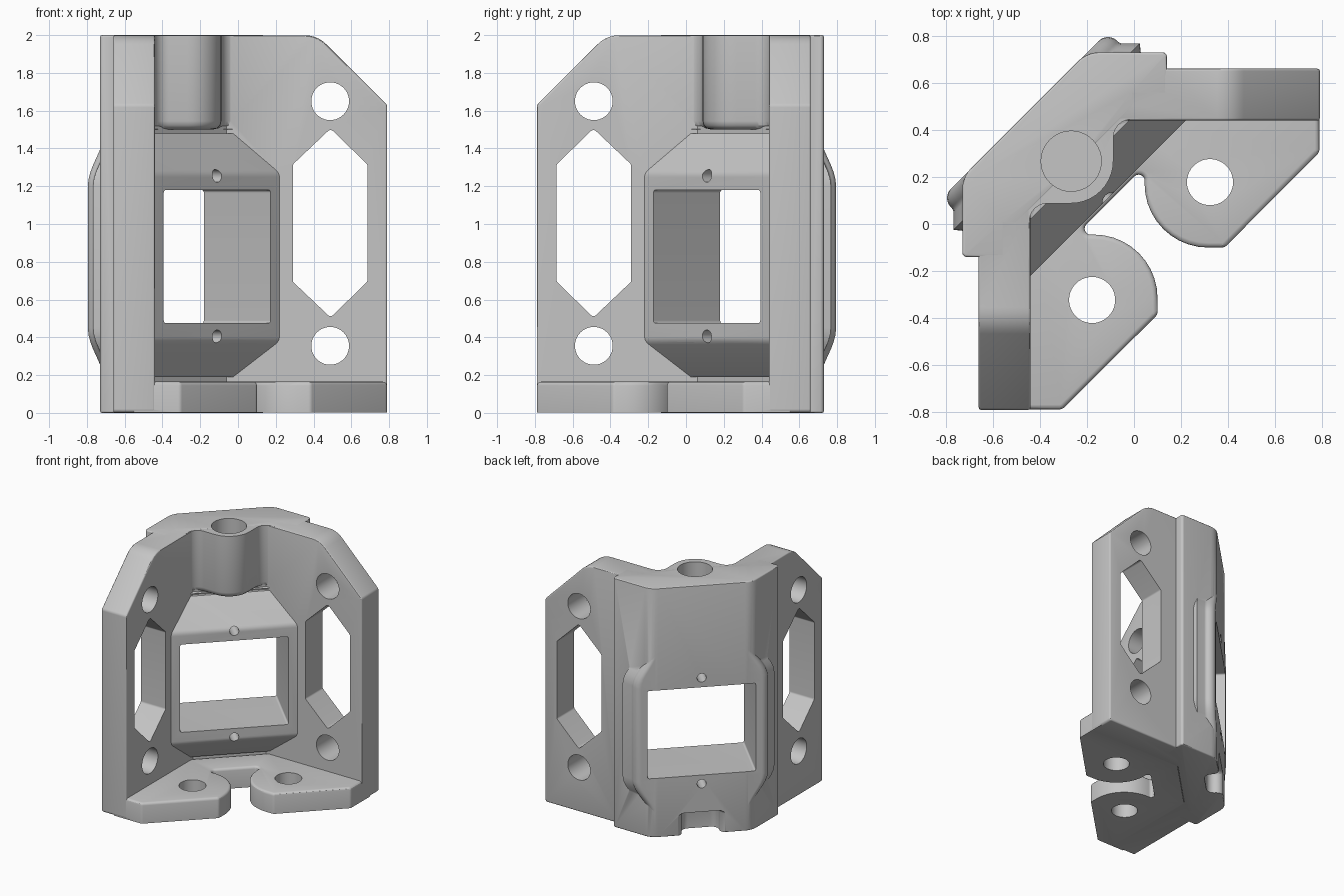
import bpy, bmesh, math
from mathutils import Vector

cube = bpy.data.objects.get("Cube")
if cube:
    bpy.data.objects.remove(cube, do_unlink=True)

metal = bpy.data.materials.new("plain_grey")
metal.use_nodes = True
grey = (0.56, 0.56, 0.56, 1)
metal.diffuse_color = grey
metal.node_tree.nodes["Principled BSDF"].inputs["Base Color"].default_value = grey

# Frames: each turns (profile a, profile b, depth) into model space
H = math.sqrt(0.5)
UP = lambda a, b, c: (a, b, c)                            # plan view
BACK = lambda a, b, c: (a, c, b)                          # wall profile
DIAG = lambda a, b, c: ((a - c) * H, (a + c) * H, b)      # faces the corner
DIAG_UP = lambda a, b, c: ((a - b) * H, (a + b) * H, c)   # plan, turned 45 degrees
ALONG = lambda a, b, c: ((c - a) * H, (c + a) * H, b)     # side section


def flip(frame):
    """Mirror a frame across the corner diagonal."""
    def f(a, b, c):
        x, y, z = frame(a, b, c)
        return (-y, -x, z)
    return f


def mirrored(half):
    """Complete a plan outline that is symmetric about the diagonal."""
    return half + [(-p[1], -p[0], *p[2:]) for p in reversed(half)]


def rounded(points):
    """Outline with a fillet wherever a point carries a radius."""
    out = []
    for i, p in enumerate(points):
        here = Vector(p[:2])
        if len(p) < 3:
            out.append(here)
            continue
        d0 = (Vector(points[i - 1][:2]) - here).normalized()
        d1 = (Vector(points[(i + 1) % len(points)][:2]) - here).normalized()
        half = d0.angle(d1) / 2
        centre = here + (d0 + d1).normalized() * (p[2] / math.sin(half))
        start = (here + d0 * (p[2] / math.tan(half)) - centre).normalized()
        end = (here + d1 * (p[2] / math.tan(half)) - centre).normalized()
        sweep = math.pi - 2 * half
        steps = max(3, int(sweep / 0.15))
        for k in range(steps + 1):
            t = sweep * k / steps
            ray = start * math.sin(sweep - t) + end * math.sin(t)
            out.append(centre + ray * (p[2] / math.sin(sweep)))
    return out


def inset(pts, width):
    """Move an outline inward by a constant width."""
    n = len(pts)
    area = sum(pts[i - 1].cross(pts[i]) for i in range(n))
    side = 1 if area > 0 else -1
    out = []
    for i in range(n):
        e0 = (pts[i] - pts[i - 1]).normalized()
        e1 = (pts[(i + 1) % n] - pts[i]).normalized()
        n0, n1 = Vector((-e0.y, e0.x)), Vector((-e1.y, e1.x))
        out.append(pts[i] + (n0 + n1) * (side * width / (1 + n0.dot(n1))))
    return out


def loft(name, outline, levels, frame):
    """Skin an outline through (depth, width scale, inset) levels."""
    bm = bmesh.new()
    pts = rounded(outline)
    rings = [[bm.verts.new(frame(p.x * w, p.y, d)) for p in inset(pts, shrink)]
             for d, w, shrink in levels]
    n = len(pts)
    for low, high in zip(rings, rings[1:]):
        for i in range(n):
            bm.faces.new((low[i], low[(i + 1) % n], high[(i + 1) % n], high[i]))
    bm.faces.new(rings[0])
    bm.faces.new(rings[-1])
    bmesh.ops.recalc_face_normals(bm, faces=bm.faces)
    mesh = bpy.data.meshes.new(name)
    bm.to_mesh(mesh)
    bm.free()
    mesh.materials.append(metal)
    obj = bpy.data.objects.new(name, mesh)
    bpy.context.collection.objects.link(obj)
    return obj


def solid(name, outline, lo, hi, frame=UP, ease=(0, 0)):
    """Extrude an outline; ease rounds the rims of the low and high caps."""
    turns = [math.pi / 6 * k for k in range(4)]
    low = [(lo + ease[0] * (1 - math.sin(a)), 1, ease[0] * (1 - math.cos(a)))
           for a in reversed(turns)] if ease[0] else [(lo, 1, 0)]
    low = [(lo + ease[0] * (1 - math.cos(a)), 1, ease[0] * (1 - math.sin(a)))
           for a in turns] if ease[0] else low
    high = [(hi - ease[1] * (1 - math.cos(a)), 1, ease[1] * (1 - math.sin(a)))
            for a in reversed(turns)] if ease[1] else [(hi, 1, 0)]
    return loft(name, outline, low + high, frame)


def circle(a, b, r, n=40):
    return [(a + r * math.cos(k * math.tau / n), b + r * math.sin(k * math.tau / n))
            for k in range(n)]


def volume(mesh):
    bm = bmesh.new()
    bm.from_mesh(mesh)
    v = bm.calc_volume(signed=True)
    bm.free()
    return v


def combine(body, part, operation):
    """Apply one boolean, trying the second solver if the volume is implausible."""
    before, v0, vp = body.data.copy(), volume(body.data), volume(part.data)
    for solver in ('EXACT', 'MANIFOLD'):
        mod = body.modifiers.new(part.name, 'BOOLEAN')
        mod.operation, mod.solver, mod.object = operation, solver, part
        bpy.ops.object.modifier_apply(modifier=mod.name)
        change = (volume(body.data) - v0) * (1 if operation == 'UNION' else -1)
        if 0 < change < vp * 1.01:
            break
        body.data = before.copy()
    bpy.data.objects.remove(part, do_unlink=True)


# Thick corner post with a broad outer chamfer
bracket = solid("corner_bracket", mirrored([
    (-0.20, 0.73, 0.13), (0.14, 0.73, 0.02), (0.14, 0.55), (0.0, 0.55), (0.0, 0.50)]),
    0, 2, UP, (0.01, 0.01))
adds, cuts = [], []

# Side walls with sloped top corners, and their openings
wall = [(-0.1, 0.001), (0.79, 0.001, 0.02), (0.79, 1.63, 0.03), (0.42, 1.999, 0.16), (-0.1, 1.999)]
slot = [(0.49, 1.505, 0.02), (0.685, 1.315, 0.02), (0.685, 0.695, 0.02),
        (0.49, 0.505, 0.02), (0.29, 0.695, 0.02), (0.29, 1.315, 0.02)]
for side, frame in (("back", BACK), ("right", flip(BACK))):
    adds.append(solid(side + "_wall", wall, 0.44, 0.66, frame, (0.01, 0.01)))
    cuts.append(solid(side + "_slot", slot, 0.3, 0.9, frame))
    for z in (0.355, 1.65):
        cuts.append(solid(side + "_wall_hole", circle(0.488, z, 0.1), 0.3, 0.9, frame))

# Foot plate with two rounded ears
adds.append(solid("foot_plate", mirrored([
    (0.045, 0.245, 0.025), (0.045, -0.1, 0.27), (0.385, -0.1, 0.03),
    (0.788, 0.305, 0.03), (0.788, 0.55), (0.1, 0.6)]), 0.0015, 0.165, UP, (0, 0.02)))
for frame in (UP, flip(UP)):
    cuts.append(solid("ear_hole", circle(0.323, 0.178, 0.098), -0.1, 0.3, frame))

# Screw column at the inside of the corner
adds.append(solid("screw_column", [
    (0.02, 0.5), (0.02, 0.446), (-0.088, 0.446, 0.08), (-0.088, 0.088, 0.18),
    (-0.446, 0.088, 0.08), (-0.446, -0.02), (-0.5, -0.02), (-0.36, 0.36)],
    1.5, 1.9985, UP, (0.045, 0)))
cuts.append(solid("column_bore", circle(-0.267, 0.267, 0.128), 1.6, 2.1))
cuts.append(solid("column_pilot", circle(-0.267, 0.267, 0.06), 1.4, 1.7))

# Inner window housing, sloped above and below
adds.append(solid("inner_housing", [
    (0.156, 0.38, 0.06), (0.156, 1.27, 0.06), (0.33, 1.48), (0.42, 1.48),
    (0.42, 0.19), (0.33, 0.19)], -0.55, 0.55, ALONG))

# Outer housing cheeks that swell beyond the chamfer and fade out
swell = [(0.15 + 0.3 * k / 8, 0.5 - 0.5 * math.cos(math.pi * k / 8)) for k in range(9)]
levels = [(z, 0.74 + 0.26 * e, 0) for z, e in swell]
levels += [(1.65 - z, w, 0) for z, w, _ in reversed(levels)]
adds.append(loft("outer_housing", [
    (-0.5, 0.656, 0.055), (0.5, 0.656, 0.055), (0.5, 0.585, 0.03), (0.56, 0.525),
    (0.5, 0.45), (-0.5, 0.45), (-0.56, 0.525), (-0.5, 0.585, 0.03)], levels, DIAG_UP))

# Window, its two screw holes and the notch at the base
cuts.append(solid("window", [(-0.4, 0.475, 0.015), (0.4, 0.475, 0.015),
                             (0.4, 1.18, 0.015), (-0.4, 1.18, 0.015)], 0.0, 1.0, DIAG))
for z in (0.405, 1.255):
    cuts.append(solid("window_screw_hole", circle(0, z, 0.034, 24), 0.0, 1.0, DIAG))
cuts.append(solid("base_notch", [
    (-0.32, 0.8), (-0.32, 0.662), (-0.14, 0.662, 0.058), (-0.14, 0.54, 0.058),
    (0.14, 0.54, 0.058), (0.14, 0.662, 0.058), (0.32, 0.662), (0.32, 0.8)],
    -0.1, 0.18, DIAG_UP, (0, 0.03)))

# Fuse the parts, then cut the openings
bpy.ops.object.select_all(action='DESELECT')
bpy.context.view_layer.objects.active = bracket
bracket.select_set(True)
for part in adds:
    combine(bracket, part, 'UNION')
for part in cuts:
    combine(bracket, part, 'DIFFERENCE')
bpy.ops.object.shade_smooth_by_angle(angle=math.radians(30))
